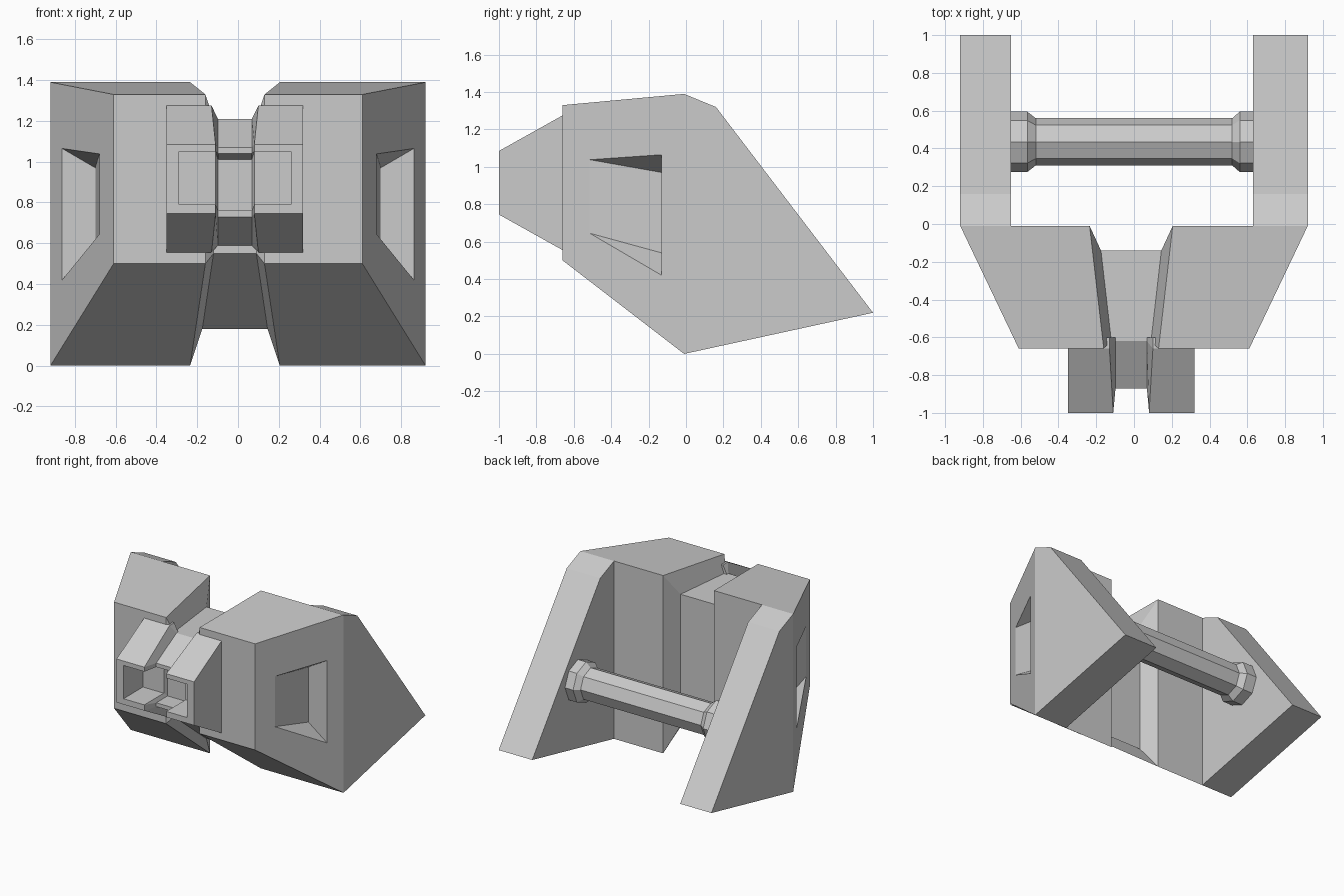
import bpy, bmesh, math
from mathutils import Vector, Matrix

if "Cube" in bpy.data.objects:
    bpy.data.objects.remove(bpy.data.objects["Cube"])

CX = -0.015  # the inner details sit slightly off centre


def to_object(bm, name):
    bmesh.ops.recalc_face_normals(bm, faces=bm.faces)
    mesh = bpy.data.meshes.new(name)
    bm.to_mesh(mesh)
    bm.free()
    ob = bpy.data.objects.new(name, mesh)
    bpy.context.collection.objects.link(ob)
    return ob


def loft(name, sections, caps=True):
    """Join matching closed loops of points into one skin."""
    bm = bmesh.new()
    loops = [[bm.verts.new(p) for p in s] for s in sections]
    n = len(loops[0])
    for a, b in zip(loops, loops[1:]):
        for i in range(n):
            j = (i + 1) % n
            bm.faces.new((a[i], a[j], b[j], b[i]))
    if caps:
        bm.faces.new(loops[0])
        bm.faces.new(loops[-1])
    return to_object(bm, name)


def section(profile, x):
    xs = x if isinstance(x, (list, tuple)) else [x] * len(profile)
    return [(v, y, z) for v, (y, z) in zip(xs, profile)]


def hull(name, points):
    bm = bmesh.new()
    for p in points:
        bm.verts.new(p)
    bmesh.ops.convex_hull(bm, input=bm.verts)
    return to_object(bm, name)


# Main body: wedge-shaped halves joined by a sunken centre band
outer = [(-0.01, 0), (-0.66, 0.5), (-0.66, 1.33), (-0.01, 1.39)]
inner = [(-0.14, 0.18), (-0.62, 0.55), (-0.62, 1.21), (-0.14, 1.21)]


def taper(s, back, front, c=CX):
    return [c + s * v for v in (back, front, front, back)]


body = loft("main_body", [
    section(outer, taper(-1, 0.92, 0.61, 0)),
    section(outer, taper(-1, 0.22, 0.145)),
    section(inner, taper(-1, 0.16, 0.105)),
    section(inner, taper(1, 0.16, 0.105)),
    section(outer, taper(1, 0.22, 0.145)),
    section(outer, taper(1, 0.92, 0.61, 0)),
])

# Side pockets cut into the tapered cheeks
rim = [(0.68, -0.515, 0.65), (0.68, -0.515, 1.035),
       (0.863, -0.13, 1.065), (0.863, -0.13, 0.42)]
floor = [(0.70, -0.375, 0.69), (0.70, -0.375, 0.955),
         (0.70, -0.13, 0.97), (0.70, -0.13, 0.54)]
for side in (-1, 1):
    pts = []
    for r, f in zip(rim, floor):
        r, f = Vector(r), Vector(f)
        pts += [f, f + (r - f) * 1.06]
    cutter = hull("pocket_cutter", [(side * p.x, p.y, p.z) for p in pts])
    cutter.hide_render = True
    cutter.hide_viewport = False
    mod = body.modifiers.new("pocket", 'BOOLEAN')
    mod.operation = 'DIFFERENCE'
    mod.solver = 'EXACT'
    mod.object = cutter
    bpy.context.view_layer.objects.active = body
    bpy.ops.object.modifier_apply(modifier=mod.name)
    bpy.data.objects.remove(cutter)

# Rear arms
arm = [(-0.01, 0), (1, 0.22), (0.16, 1.32), (-0.01, 1.39)]
loft("right_arm", [section(arm, 0.63), section(arm, 0.92)])
loft("left_arm", [section(arm, -0.65), section(arm, -0.92)])

# Snout: recessed front and a sunken centre band
snout = [(-0.60, 1.275), (-0.66, 1.275), (-1, 1.085), (-1, 1.05), (-0.76, 1.05),
         (-0.76, 0.79), (-1, 0.79), (-1, 0.745), (-0.66, 0.555), (-0.60, 0.555)]
band = [(-0.60, 1.21), (-0.62, 1.21), (-0.87, 1.07), (-0.87, 1.04), (-0.73, 1.01),
        (-0.73, 0.76), (-0.87, 0.76), (-0.87, 0.73), (-0.62, 0.59), (-0.60, 0.59)]


def ring(s, w_back, w_front):
    return [CX + s * (w_front if y < -0.68 else w_back) for y, z in snout]


loft("snout", [
    section(snout, CX - 0.275),
    section(snout, ring(-1, 0.115, 0.095)),
    section(band, CX - 0.083),
    section(band, CX + 0.083),
    section(snout, ring(1, 0.115, 0.095)),
    section(snout, CX + 0.275),
], caps=False)

# Snout end walls
wall = [p for i, p in enumerate(snout) if i not in (3, 4, 5, 6)]
for side, name in ((-1, "left"), (1, "right")):
    loft(name + "_snout_wall", [section(wall, CX + side * 0.275),
                                section(wall, CX + side * 0.335)])

# Octagonal cross bar with flared collars
stations = [(-0.65, 0.16), (-0.565, 0.16), (-0.52, 0.125),
            (0.52, 0.125), (0.56, 0.16), (0.63, 0.16)]
loft("cross_bar", [[(x, 0.435 + r * math.cos(k * math.pi / 4),
                     0.63 + r * math.sin(k * math.pi / 4)) for k in range(8)]
                   for x, r in stations])
